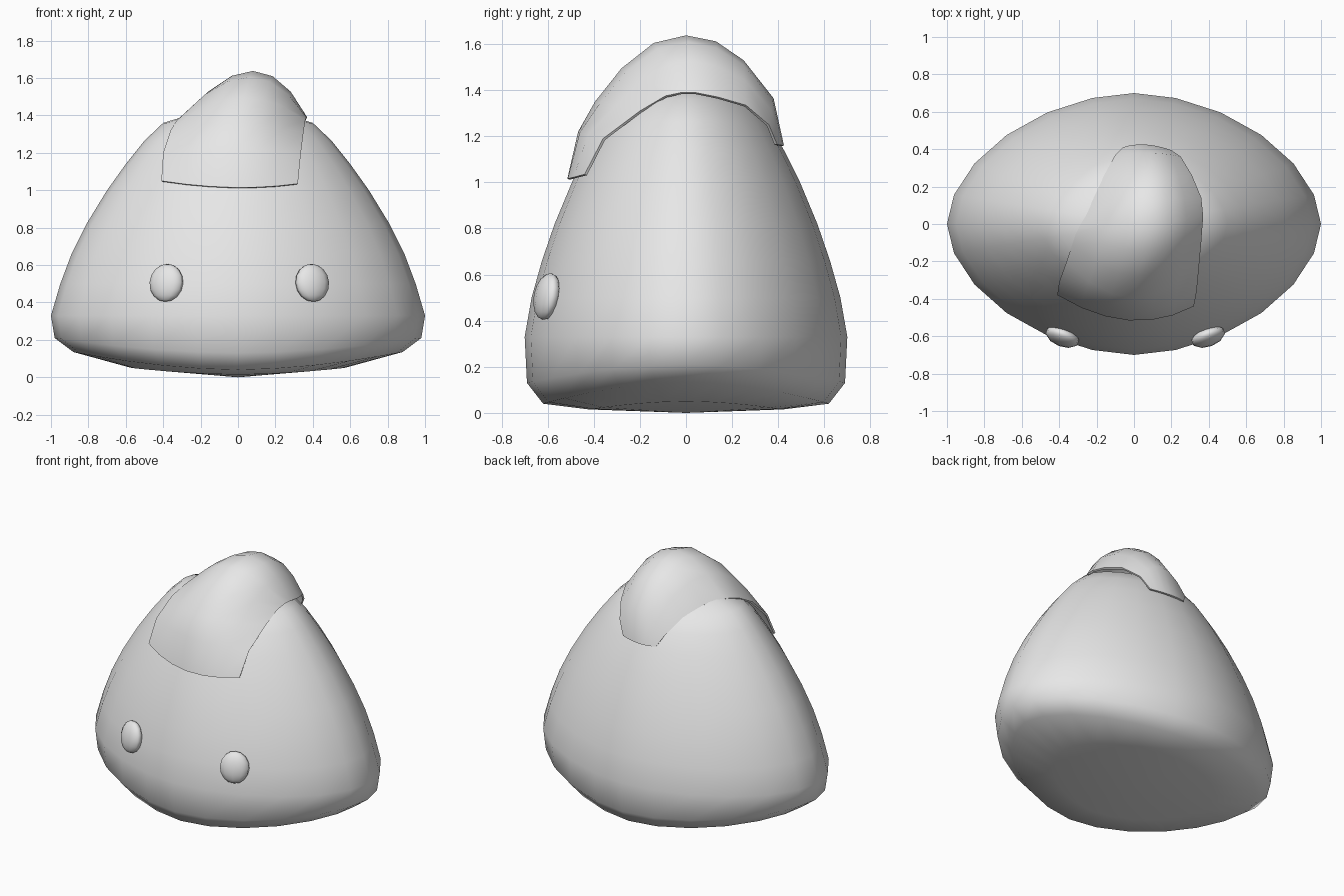
import bpy, bmesh, math

if "Cube" in bpy.data.objects:
    bpy.data.objects.remove(bpy.data.objects["Cube"], do_unlink=True)

grey = bpy.data.materials.new("light grey")
grey.use_nodes = True
grey.diffuse_color = (0.8, 0.8, 0.8, 1)
grey.node_tree.nodes["Principled BSDF"].inputs["Base Color"].default_value = (0.8, 0.8, 0.8, 1)


def add_object(name, bm):
    mesh = bpy.data.meshes.new(name)
    bm.to_mesh(mesh)
    bm.free()
    mesh.materials.append(grey)
    obj = bpy.data.objects.new(name, mesh)
    bpy.context.collection.objects.link(obj)
    bpy.ops.object.select_all(action='DESELECT')
    obj.select_set(True)
    bpy.context.view_layer.objects.active = obj
    return obj


# Body: rounded triangle lofted from oval rings (x radius, z at sides, y radius, z at front)
RINGS = [
    (0.57, 0.05, 0.42, 0.015), (0.88, 0.135, 0.62, 0.04), (0.98, 0.21, 0.69, 0.13),
    (1.0, 0.33, 0.70, 0.33), (0.95, 0.50, 0.67, 0.50), (0.89, 0.66, 0.625, 0.66),
    (0.81, 0.82, 0.57, 0.82), (0.70, 1.0, 0.495, 1.0), (0.60, 1.14, 0.425, 1.14),
    (0.50, 1.265, 0.36, 1.25), (0.40, 1.36, 0.29, 1.33), (0.22, 1.415, 0.16, 1.40),
]
SEGMENTS = 24
POWER = 2 / 1.8


def signed_power(v):
    return math.copysign(abs(v) ** POWER, v)


bm = bmesh.new()
loops = []
for rx, zx, ry, zy in RINGS:
    loop = []
    for i in range(SEGMENTS):
        a = 2 * math.pi * i / SEGMENTS
        c, s = math.cos(a), math.sin(a)
        loop.append(bm.verts.new((rx * signed_power(c), ry * signed_power(s),
                                  zx * c * c + zy * s * s)))
    loops.append(loop)
bottom = bm.verts.new((0, 0, 0))
top = bm.verts.new((0, 0, 1.43))
for i in range(SEGMENTS):
    j = (i + 1) % SEGMENTS
    for low, high in zip(loops, loops[1:]):
        bm.faces.new((low[i], low[j], high[j], high[i]))
    bm.faces.new((loops[0][j], loops[0][i], bottom))
    bm.faces.new((loops[-1][i], loops[-1][j], top))
add_object("body", bm)
bpy.ops.object.shade_smooth()

# Wrap: skewed strip draped over the top; rows of left edge, middle and right edge points
ROWS = [
    ((-0.41, -0.38, 1.05), (-0.03, -0.515, 1.015), (0.32, -0.44, 1.035)),
    ((-0.40, -0.31, 1.20), (-0.02, -0.468, 1.22), (0.335, -0.36, 1.19)),
    ((-0.36, -0.20, 1.32), (0.0, -0.395, 1.35), (0.35, -0.20, 1.31)),
    ((-0.33, -0.11, 1.37), (0.03, -0.28, 1.495), (0.36, -0.09, 1.375)),
    ((-0.31, -0.05, 1.39), (0.06, -0.14, 1.605), (0.365, -0.02, 1.39)),
    ((-0.285, 0.0, 1.395), (0.08, 0.0, 1.638), (0.37, 0.04, 1.39)),
    ((-0.22, 0.13, 1.385), (0.08, 0.13, 1.612), (0.36, 0.14, 1.37)),
    ((-0.16, 0.26, 1.335), (0.09, 0.25, 1.53), (0.31, 0.26, 1.335)),
    ((-0.10, 0.37, 1.24), (0.09, 0.38, 1.365), (0.25, 0.36, 1.25)),
    ((-0.06, 0.41, 1.165), (0.06, 0.425, 1.16), (0.20, 0.395, 1.165)),
]
COLUMNS = 6
bm = bmesh.new()
grid = []
for left, mid, right in ROWS:
    line = []
    for k in range(COLUMNS + 1):
        t = k / COLUMNS
        wl, wm, wr = (1 - t) * (1 - 2 * t), 4 * t * (1 - t), t * (2 * t - 1)
        line.append(bm.verts.new([wl * a + wm * b + wr * c
                                  for a, b, c in zip(left, mid, right)]))
    grid.append(line)
for front, back in zip(grid, grid[1:]):
    for k in range(COLUMNS):
        bm.faces.new((front[k], front[k + 1], back[k + 1], back[k]))
wrap = add_object("top_wrap", bm)
solid = wrap.modifiers.new("thickness", 'SOLIDIFY')
solid.thickness = 0.012
solid.offset = -1
bpy.ops.object.modifier_apply(modifier=solid.name)
bpy.ops.object.shade_smooth_by_angle(angle=math.radians(50))

# Eyes: flattened balls turned to follow the body surface
for name, x, side in (("right_eye", -0.383, -1), ("left_eye", 0.397, 1)):
    bm = bmesh.new()
    bmesh.ops.create_uvsphere(bm, u_segments=10, v_segments=8, radius=1)
    eye = add_object(name, bm)
    eye.location = (x, -0.603, 0.505)
    eye.scale = (0.095, 0.05, 0.103)
    eye.rotation_euler = (math.radians(-11), 0, side * math.radians(21))
    bpy.ops.object.shade_smooth()
